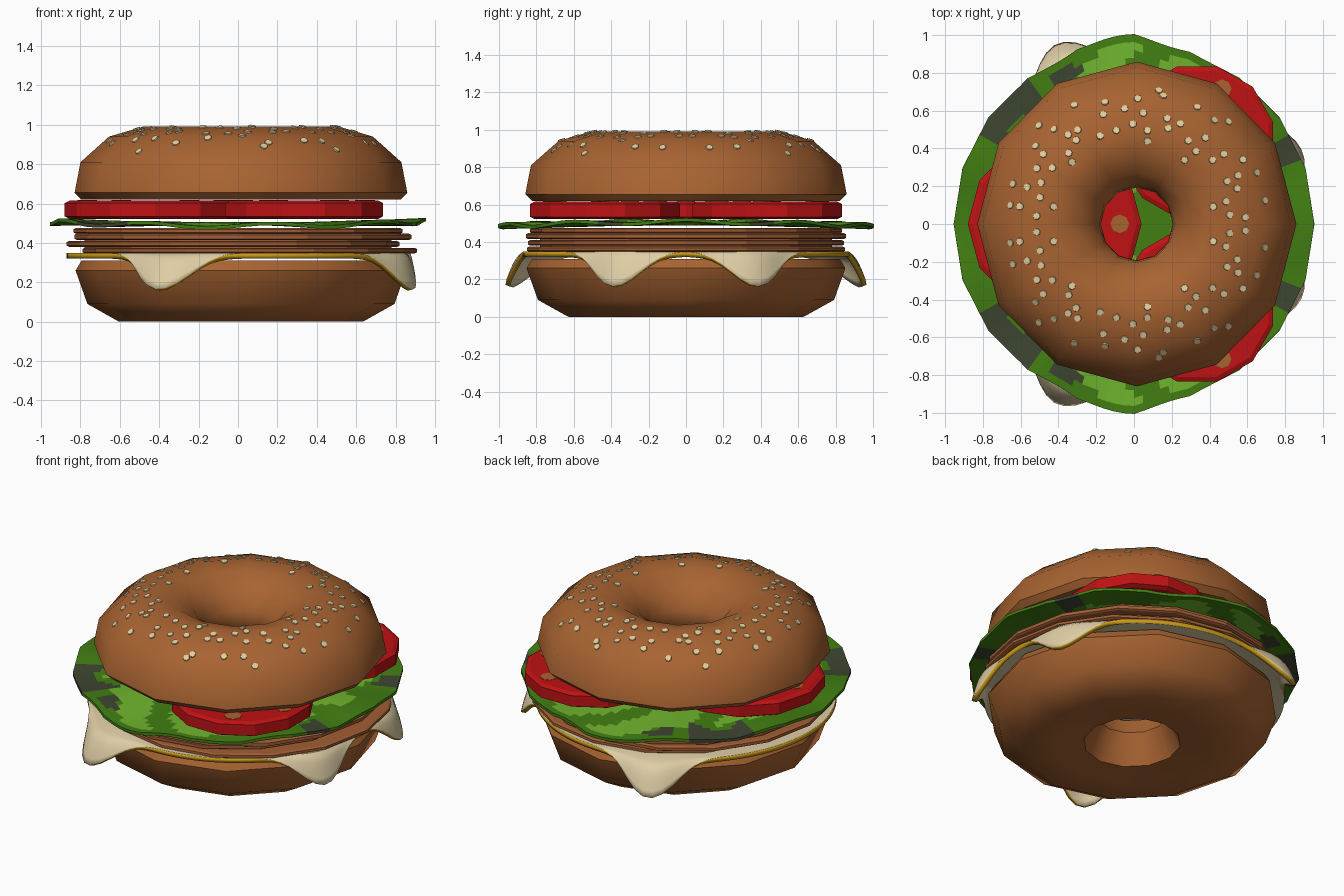
import bpy, bmesh, math, random
from mathutils import Vector
from mathutils.bvhtree import BVHTree

if "Cube" in bpy.data.objects:
    bpy.data.objects.remove(bpy.data.objects["Cube"])

random.seed(4)


def mat(name, r, g, b):
    m = bpy.data.materials.new(name)
    m.diffuse_color = (r, g, b, 1)
    m.use_nodes = True
    m.node_tree.nodes["Principled BSDF"].inputs["Base Color"].default_value = m.diffuse_color
    return m


BUN = mat("toasted bread", .39, .125, .031)
MEAT = mat("meat brown", .36, .11, .035)
RED = mat("tomato red", .52, .006, .007)
CHEESE = mat("pale cheese", .74, .62, .38)
RIND = mat("cheese rim yellow", .60, .33, .01)
LIGHT = mat("light green", .16, .46, .027)
GREEN = mat("leaf green", .054, .21, .006)
DARK = mat("dark olive", .048, .06, .03)
SEED = mat("sesame cream", .75, .61, .34)


def finish(name, bm, mats, smooth=None):
    me = bpy.data.meshes.new(name)
    bm.to_mesh(me)
    bm.free()
    ob = bpy.data.objects.new(name, me)
    bpy.context.collection.objects.link(ob)
    for m in mats:
        me.materials.append(m)
    if smooth:
        bpy.ops.object.select_all(action='DESELECT')
        ob.select_set(True)
        bpy.context.view_layer.objects.active = ob
        bpy.ops.object.shade_smooth_by_angle(angle=math.radians(smooth))
    return ob


def lathe(name, profile, mats, n=12, centre=(0, 0), sy=1.0, turn=0, smooth=None):
    """Spin a closed (radius, z) profile around a vertical axis."""
    bm = bmesh.new()
    rings = []
    for i in range(n):
        a = math.tau * i / n + math.radians(turn)
        rings.append([bm.verts.new((centre[0] + r * math.cos(a),
                                    centre[1] + sy * r * math.sin(a), z)) for r, z in profile])
    m = len(profile)
    for i in range(n):
        p, q = rings[i], rings[(i + 1) % n]
        for j in range(m):
            bm.faces.new((p[j], q[j], q[(j + 1) % m], p[(j + 1) % m]))
    bmesh.ops.remove_doubles(bm, verts=bm.verts, dist=1e-5)
    bmesh.ops.recalc_face_normals(bm, faces=bm.faces)
    return finish(name, bm, mats, smooth)


def disc(name, r, z0, z1, edge, mats, **kw):
    """Solid slice with softened rim."""
    return lathe(name, [(0, z0), (r - edge, z0), (r, z0 + edge * .5), (r, z1 - edge * .5),
                        (r - edge, z1), (0, z1)], mats, **kw)


def sheet(name, n, rings, point, mats, thick, rule=None, rim=0, smooth=None):
    """Polar sheet symmetric in y: point(angle in degrees 0..180, u 0..1) gives (radius, z)."""
    bm = bmesh.new()
    grid = []
    for k in range(1, rings + 1):
        row = []
        for i in range(n):
            a = math.tau * i / n
            deg = math.degrees(min(a, math.tau - a))
            r, z = point(deg, k / rings)
            row.append(bm.verts.new((r * math.cos(a), r * math.sin(a), z)))
        grid.append(row)
    c = bm.verts.new((0, 0, point(0, 0)[1]))
    for i in range(n):
        j = (i + 1) % n
        bm.faces.new((c, grid[0][i], grid[0][j]))
        for p, q in zip(grid, grid[1:]):
            bm.faces.new((p[i], q[i], q[j], p[j]))
    if rule:
        for f in bm.faces:
            v = f.calc_center_median()
            f.material_index = rule(math.degrees(math.atan2(abs(v.y), v.x)), v.xy.length)
    ob = finish(name, bm, mats, smooth)
    s = ob.modifiers.new("thickness", 'SOLIDIFY')
    s.thickness, s.offset, s.material_offset_rim = thick, 0, rim
    return ob


def bump(a, centre, width):
    return math.exp(-((a - centre) / width) ** 2)


# Ring-shaped bun halves
lathe("bottom_bun", [(.28, .02), (.45, .005), (.62, 0), (.78, .09), (.84, .26), (.81, .31),
                     (.25, .31), (.20, .20)], [BUN], centre=(.015, 0), sy=1.015, smooth=45)
top = lathe("top_bun", [(.24, .63), (.81, .62), (.845, .655), (.815, .81), (.67, .94), (.50, .99),
                        (.38, .97), (.27, .90), (.20, .80), (.19, .72)], [BUN],
            centre=(.015, 0), sy=1.017, smooth=45)


# Cheese with four drooping corners, mirrored front to back
def cheese(a, u):
    near, far = bump(a, 23.6, 11), bump(a, 113, 11)
    if u <= .5:
        return 1.7 * u * (1 + .05 * near + .07 * far), .335
    t = (u - .5) * 2
    return (.85 + .02 * t + near * (.042 + .045 * t ** .6) + far * (.06 + .095 * t ** .6),
            .335 - .175 * max(near, far) * t ** 1.3)


sheet("cheese_slice", 120, 12, cheese, [CHEESE, RIND], .028, rim=1, smooth=40)

# Stack of thin meat slices, shifted sideways
for i, (x, r, z0, z1) in enumerate([(.06, .85, .347, .375), (-.025, .845, .38, .41),
                                    (.025, .855, .415, .447), (0, .835, .447, .475)]):
    disc(f"meat_slice_{i + 1}", r, z0, z1, .012, [MEAT], n=16, centre=(x, 0))
disc("meat_core", .78, .345, .475, .01, [MEAT], n=16)


# Wavy lettuce leaf with patches
def leaf(a, u):
    h = 9
    facet = math.cos(math.radians(h)) / math.cos(math.radians(a % (2 * h) - h))
    r = u * (.955 + .055 * bump(a, 94, 13)) * facet
    wave = .010 * math.cos(math.radians(2 * a)) + .011 * math.cos(math.radians(9 * a))
    return r, .497 + wave * max(0, u - .5) * 2


def leaf_colour(a, r):
    if r > .78 + .06 * math.cos(math.radians(a * 13)) and (
            abs(a - 25) < 5 or 127 < a < 149 or (abs(a - 114) < 5 and r < .9)):
        return 2
    if r > .78 + .17 * bump(a, 88, 24) + .03 * math.cos(math.radians(11 * a)):
        return 1
    return 1 if r < .18 or math.sin(math.radians(9 * a) + 8 * r) > .6 else 0


sheet("lettuce_leaf", 120, 24, leaf, [LIGHT, GREEN, DARK], .018, rule=leaf_colour)

# Three tomato slices with painted pulp spots
for name, x, y, r, turn, spot in [("left", -.42, 0, .46, 0, 0), ("back", .335, .433, .415, 15, 65),
                                  ("front", .335, -.433, .415, 15, -65)]:
    disc(f"tomato_{name}", r, .522, .615, .025, [RED], centre=(x, y), turn=turn)
    for k in range(6):
        a = math.radians(spot + 60 * k)
        disc(f"tomato_{name}_spot_{k + 1}", .05, .612, .618, .002, [BUN], n=8,
             centre=(x + .75 * r * math.cos(a), y + .75 * r * math.sin(a)))

# Sesame seeds: thin plates laid on the top bun, mirrored front to back
bm = bmesh.new()
bm.from_mesh(top.data)
tree = BVHTree.FromBMesh(bm)
bm.free()
bm = bmesh.new()
for ring, count in [(.45, 5), (.52, 17), (.60, 16), (.68, 13), (.74, 3)]:
    for i in range(count):
        a = math.pi * (i + .5 + random.uniform(-.3, .3)) / count
        r = ring + random.uniform(-.025, .025)
        for side in (1, -1):
            hit, nor, _, _ = tree.ray_cast(Vector((r * math.cos(a), side * r * math.sin(a), 2)),
                                           Vector((0, 0, -1)))
            m = nor.to_track_quat('Z', 'Y').to_matrix().to_4x4()
            m.translation = hit + nor * .002
            bmesh.ops.create_cone(bm, cap_ends=True, segments=7, radius1=.021, radius2=.019,
                                  depth=.007, matrix=m)
finish("sesame_seeds", bm, [SEED])
